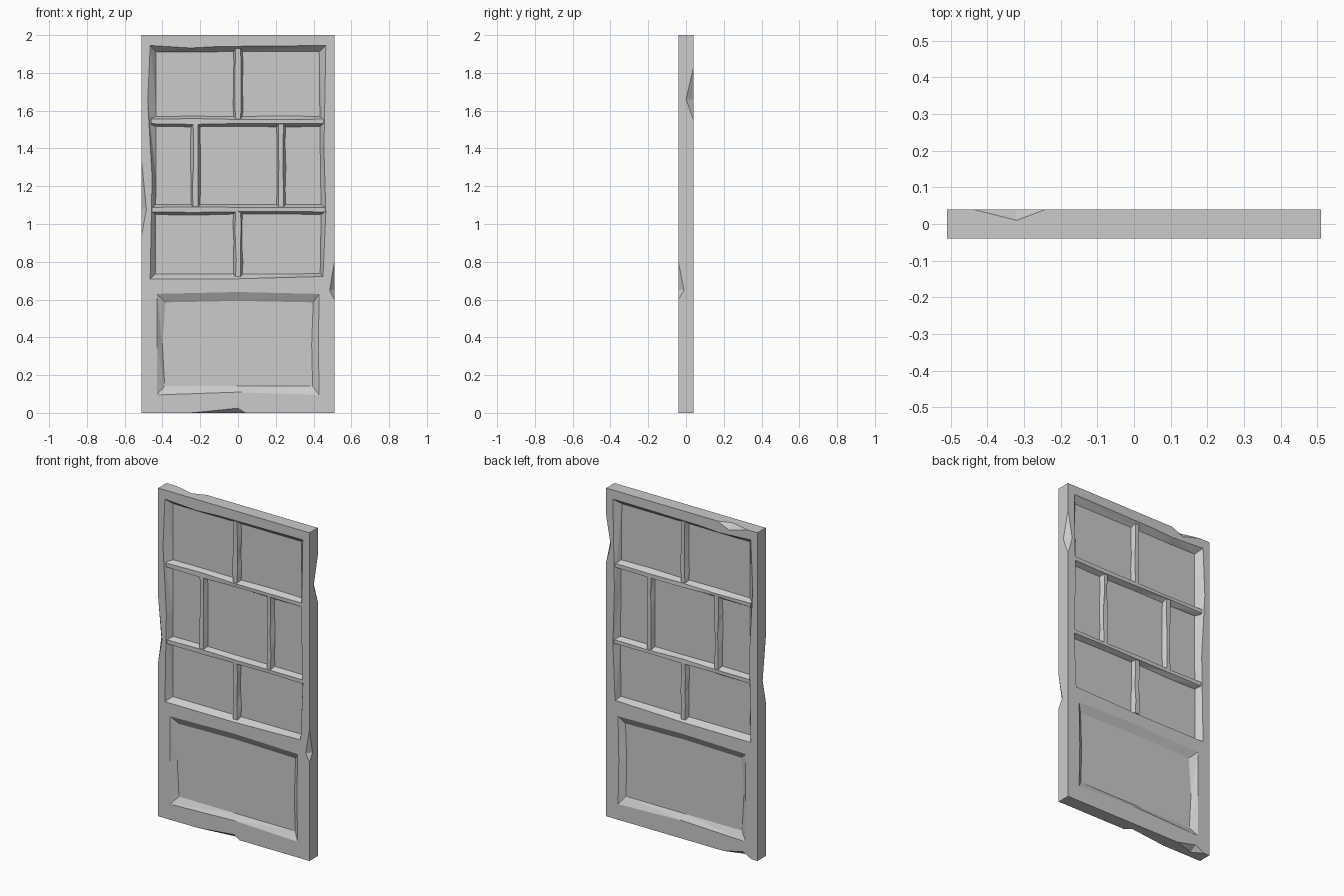
import bpy, bmesh, random
from mathutils import Vector

random.seed(4)
cube = bpy.data.objects.get("Cube")
if cube:
    bpy.data.objects.remove(cube, do_unlink=True)

grey = bpy.data.materials.new("plain grey")
grey.use_nodes = True
colour = (0.6, 0.6, 0.6, 1)
grey.diffuse_color = colour
grey.node_tree.nodes["Principled BSDF"].inputs["Base Color"].default_value = colour

W, D, H = 0.51, 0.04, 2.0


def finish(name, bm):
    bmesh.ops.recalc_face_normals(bm, faces=bm.faces)
    mesh = bpy.data.meshes.new(name)
    bm.to_mesh(mesh)
    bm.free()
    mesh.materials.append(grey)
    obj = bpy.data.objects.new(name, mesh)
    bpy.context.collection.objects.link(obj)
    return obj


def loft(bm, loops):
    """Closed skin through matching loops of points."""
    rings = [[bm.verts.new(p) for p in loop] for loop in loops]
    n = len(rings[0])
    for r, s in zip(rings, rings[1:]):
        for i in range(n):
            j = (i + 1) % n
            bm.faces.new((r[i], r[j], s[j]))
            bm.faces.new((r[i], s[j], s[i]))
    bm.faces.new(rings[0])
    bm.faces.new(rings[-1])


def recess(bm, outer, inner, floor):
    """Hollow with sloping sides on both faces of the door."""
    for side in (-1, 1):
        loft(bm, [[(x, side * y, z) for x, z in outline]
                  for outline, y in ((outer, D + 0.02), (outer, D), (inner, floor))])


def chip(bm, a, b, p, q):
    """Wedge knocked out of the edge a-b, reaching p and q on the two faces."""
    a, b, p, q = map(Vector, (a, b, p, q))
    p, q = p + (p - q) * 0.4, q + (q - p) * 0.4
    v = [bm.verts.new(c) for c in (a, b, p, q)]
    for i, j, k in ((0, 1, 2), (0, 1, 3), (0, 2, 3), (1, 2, 3)):
        bm.faces.new((v[i], v[j], v[k]))


# Door slab
bm = bmesh.new()
bmesh.ops.create_cube(bm, size=1)
for v in bm.verts:
    v.co = (v.co.x * 2 * W, v.co.y * 2 * D, (v.co.z + 0.5) * H)
door = finish("door_frame", bm)

# Uneven window opening and lower panel
cut = bmesh.new()
recess(cut,
       [(-.465, .71), (0, .71), (.45, .722), (.465, 1.06), (.455, 1.4), (.465, 1.945),
        (-.1, 1.94), (-.25, 1.932), (-.465, 1.945), (-.478, 1.65), (-.455, 1.25)],
       [(-.437, .735), (0, .735), (.435, .737), (.44, 1.06), (.435, 1.4), (.43, 1.912),
        (-.1, 1.912), (-.25, 1.91), (-.435, 1.912), (-.435, 1.65), (-.435, 1.25)], 0.004)
recess(cut,
       [(-.43, .095), (0, .11), (.43, .095), (.425, .36), (.43, .63), (0, .64),
        (-.43, .63), (-.43, .36)],
       [(-.388, .142), (0, .142), (.395, .142), (.39, .36), (.398, .585), (0, .593),
        (-.383, .585), (-.4, .36)], 0.014)

# Worn chips along the outer edges
chip(cut, (-W, -D, .94), (-W, -D, 1.33), (-.485, -D, 1.08), (-W, -.01, 1.08))
chip(cut, (W, D, 1.55), (W, D, 1.83), (.48, D, 1.66), (W, 0, 1.66))
chip(cut, (W, -D, .6), (W, -D, .8), (.485, -D, .65), (W, -.01, .65))
chip(cut, (-.44, D, H), (-.24, D, H), (-.32, D, 1.965), (-.32, .01, H))
chip(cut, (-.25, -D, 0), (.04, -D, 0), (0, -D, .025), (0, -.01, 0))
chip(cut, (-.47, D, 0), (-.28, D, 0), (-.41, D, .03), (-.41, 0, 0))
cutter = finish("cutter", cut)
cutter.hide_render = True

mod = door.modifiers.new("carve", 'BOOLEAN')
mod.operation, mod.solver, mod.object = 'DIFFERENCE', 'EXACT', cutter
bpy.context.view_layer.objects.active = door
bpy.ops.object.modifier_apply(modifier=mod.name)
bpy.data.objects.remove(cutter, do_unlink=True)


def bar(name, start, end, depth, base=0.025, tip=0.013, steps=4):
    """Glazing bar with a bevelled section and slightly worn edges."""
    start, end = Vector(start), Vector(end)
    upright = abs(end.z - start.z) > abs(end.x - start.x)
    across = Vector((1, 0, 0)) if upright else Vector((0, 0, 1))
    section = [(-base, 0), (-tip, -depth), (tip, -depth), (base, 0), (tip, depth), (-tip, depth)]
    loops = []
    for i in range(steps + 1):
        mid = start.lerp(end, i / steps)
        wear = 0.004 if 0 < i < steps else 0
        loops.append([mid + across * (w + random.uniform(-wear, wear))
                      + Vector((0, y * (1 - random.random() * wear * 20), 0))
                      for w, y in section])
    bm = bmesh.new()
    loft(bm, loops)
    finish(name, bm)


# Glazing bars
LOW, HIGH = 1.076, 1.543
for name, z in (("lower_rail", LOW), ("upper_rail", HIGH)):
    bar(name, (-.46, 0, z), (.46, 0, z), 0.035, base=0.028, tip=0.012)
for name, x, z0, z1 in (("top_mullion", 0, HIGH, 1.93),
                        ("middle_mullion_right", -.225, LOW, HIGH),
                        ("middle_mullion_left", .228, LOW, HIGH),
                        ("bottom_mullion", 0, .722, LOW)):
    bar(name, (x, 0, z0), (x, 0, z1), 0.03)
